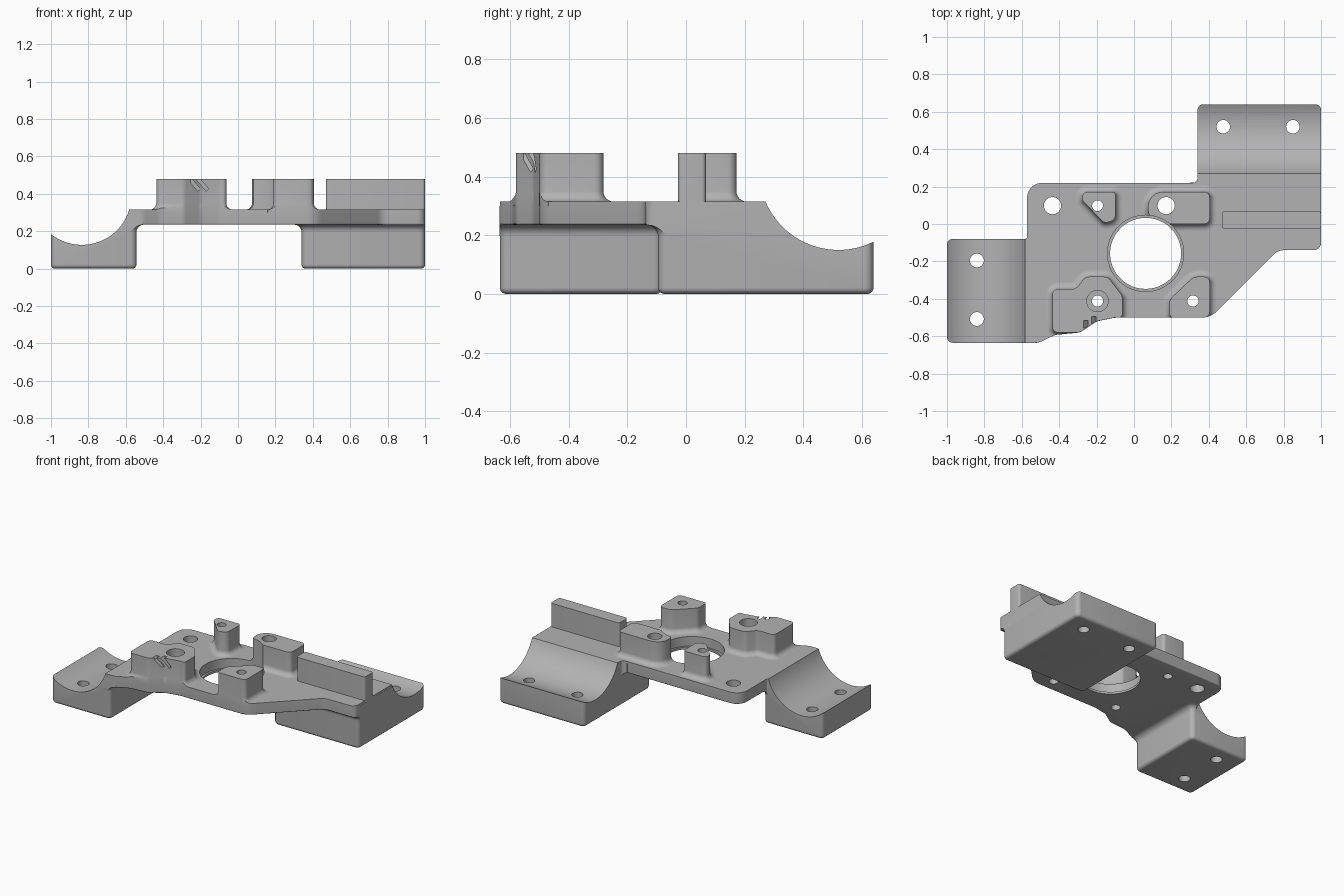
import bpy, bmesh, math
from mathutils import Vector, Matrix

cube = bpy.data.objects.get("Cube")
if cube:
    bpy.data.objects.remove(cube, do_unlink=True)

grey = bpy.data.materials.new("plain_grey")
grey.use_nodes = True
grey.diffuse_color = (0.45, 0.45, 0.45, 1)
grey.node_tree.nodes["Principled BSDF"].inputs["Base Color"].default_value = (0.45, 0.45, 0.45, 1)

TOP, UNDER, POST_TOP = 0.315, 0.235, 0.48


def rounded(corners, n=6):
    """Counter-clockwise outline from (x, y, radius) corners."""
    pts = [Vector(c[:2]) for c in corners]
    area = sum(pts[i - 1].cross(pts[i]) for i in range(len(pts)))
    if area < 0:
        corners = corners[::-1]
        pts.reverse()
    out = []
    for i, p in enumerate(pts):
        r = corners[i][2]
        u = (pts[i - 1] - p).normalized()
        v = (pts[(i + 1) % len(pts)] - p).normalized()
        turn = math.atan2((-u).cross(v), (-u).dot(v))
        t = r * math.tan(abs(turn) / 2)
        centre = p + (u + v).normalized() * math.hypot(r, t)
        arm = p + u * t - centre
        for k in range(n + 1):
            out.append(centre + Matrix.Rotation(turn * k / n, 2) @ arm)
    return out


def offset(outline, d):
    """Move an outline outwards by d."""
    out = []
    for i, p in enumerate(outline):
        e1 = (p - outline[i - 1]).normalized()
        e2 = (outline[(i + 1) % len(outline)] - p).normalized()
        a, b = Vector((e1.y, -e1.x)), Vector((e2.y, -e2.x))
        out.append(p + (a + b) * (d / (1 + a.dot(b))))
    return out


def make(name, bm):
    bmesh.ops.recalc_face_normals(bm, faces=bm.faces)
    mesh = bpy.data.meshes.new(name)
    bm.to_mesh(mesh)
    bm.free()
    mesh.materials.append(grey)
    ob = bpy.data.objects.new(name, mesh)
    bpy.context.collection.objects.link(ob)
    return ob


def loft(name, outline, rings):
    """Stack an outline at (offset, z) rings and cap the ends."""
    bm = bmesh.new()
    loops = [[bm.verts.new((p.x, p.y, z)) for p in offset(outline, d)] for d, z in rings]
    n = len(outline)
    for lo, hi in zip(loops, loops[1:]):
        for i in range(n):
            j = (i + 1) % n
            bm.faces.new((lo[i], lo[j], hi[j], hi[i]))
    bm.faces.new(loops[0][::-1])
    bm.faces.new(loops[-1])
    return make(name, bm)


def cylinder(name, r, length, matrix, segments=48):
    bm = bmesh.new()
    bmesh.ops.create_cone(bm, cap_ends=True, segments=segments, radius1=r, radius2=r,
                          depth=length, matrix=matrix)
    return make(name, bm)


def drill(x, y, r, bottom=-0.1):
    mid = (bottom + 0.6) / 2
    return cylinder("hole_cutter", r, 0.6 - bottom, Matrix.Translation((x, y, mid)))


def boolean(ob, cutter, operation):
    mod = ob.modifiers.new("cut", 'BOOLEAN')
    mod.operation, mod.object, mod.solver = operation, cutter, 'EXACT'
    bpy.context.view_layer.objects.active = ob
    bpy.ops.object.modifier_apply(modifier=mod.name)


def arc(n=6):
    return [(math.sin(k * math.pi / 2 / n), math.cos(k * math.pi / 2 / n)) for k in range(n + 1)]


def round_bottom(z, r):
    return [(-r * (1 - s), z + r * (1 - c)) for s, c in arc()]


# Plate outline, also used to trim the fillets at the edges
outline = rounded([
    (-1, -0.08, 0.025), (-0.572, -0.08, 0.01), (-0.572, 0.22, 0.08), (0.34, 0.22, 0.025),
    (0.34, 0.64, 0.03), (1, 0.64, 0.03), (1, -0.14, 0.04), (0.77, -0.14, 0.08),
    (0.41, -0.5, 0.12), (-0.1, -0.5, 0.15), (-0.2, -0.52, 0.1), (-0.29, -0.58, 0.06),
    (-0.42, -0.592, 0.1), (-0.51, -0.635, 0.08), (-1, -0.635, 0.025)])
trim = loft("trim_helper", outline, [(0.0006, -0.1), (0.0006, 0.6)])
plate = loft("base_plate", outline, round_bottom(UNDER, 0.008) + [(0, TOP)])
parts = [plate]

# Clamp blocks, rounded below and filleted into the plate
F = 0.04
block_rings = round_bottom(0, 0.022) + [(F * (1 - c), UNDER - F + F * s) for s, c in arc()] + [(F, 0.3)]
for name, (x0, x1, y0, y1) in {"right_clamp_block": (-1, -0.543, -0.635, -0.08),
                               "left_clamp_block": (0.34, 1, -0.095, 0.64)}.items():
    foot = rounded([(x0, y0, 0.03), (x1, y0, 0.03), (x1, y1, 0.03), (x0, y1, 0.03)])
    parts.append(loft(name, foot, block_rings))

# Mounting posts with a fillet around the foot
P = 0.035
post_rings = [(P, 0.3)] + [(P * (1 - s), TOP + P * (1 - c)) for s, c in arc()] + [(0, POST_TOP)]
posts = {
    "back_small_post": [(-0.275, 0.172, 0.025), (-0.098, 0.172, 0.02), (-0.098, 0.02, 0.04),
                        (-0.16, 0.005, 0.03), (-0.275, 0.125, 0.02)],
    "back_long_post": [(0.075, 0.172, 0.08), (0.405, 0.172, 0.03), (0.405, 0, 0.03),
                       (0.075, 0, 0.08)],
    "front_left_post": [(0.318, -0.282, 0.05), (0.405, -0.282, 0.03), (0.405, -0.5, 0.03),
                        (0.19, -0.5, 0.02), (0.19, -0.405, 0.04)],
    "front_right_post": [(-0.437, -0.348, 0.03), (-0.437, -0.58, 0.03), (-0.29, -0.58, 0.05),
                         (-0.2, -0.52, 0.06), (-0.1, -0.5, 0.08), (-0.062, -0.5, 0.02),
                         (-0.062, -0.385, 0.04), (-0.14, -0.282, 0.04), (-0.26, -0.282, 0.04),
                         (-0.31, -0.348, 0.05)],
}
for name, corners in posts.items():
    parts.append(loft(name, rounded(corners), post_rings))

for ob in parts[1:]:
    boolean(ob, trim, 'INTERSECT')

# Upright stop wall
wall = rounded([(0.47, -0.027, 0.015), (1, -0.027, 0.015), (1, 0.068, 0.015), (0.47, 0.068, 0.015)])
parts.append(loft("stop_wall", wall, [(0, 0.3), (0, POST_TOP)]))

# Round cradles across the clamp blocks
cutters = [
    cylinder("cradle_cutter", 0.265, 0.8,
             Matrix.Translation((-0.835, -0.36, 0.392)) @ Matrix.Rotation(math.pi / 2, 4, 'X'), 96),
    cylinder("cradle_cutter", 0.27, 0.8,
             Matrix.Translation((0.71, 0.52, 0.42)) @ Matrix.Rotation(math.pi / 2, 4, 'Y'), 96),
]

# Screw holes, central opening and its step, counterbore
for x, y, r in [(-0.84, -0.195, 0.037), (-0.84, -0.508, 0.037), (0.477, 0.52, 0.036),
                (0.85, 0.52, 0.036), (-0.436, 0.098, 0.046), (-0.195, 0.098, 0.029),
                (0.172, 0.098, 0.046), (0.315, -0.412, 0.03), (-0.195, -0.412, 0.03),
                (0.062, -0.157, 0.19)]:
    cutters.append(drill(x, y, r))
cutters.append(drill(0.062, -0.157, 0.204, 0.25))
cutters.append(drill(-0.195, -0.412, 0.057, 0.4))

# Two slanted notches in the front right post
for x, y in [(-0.25, -0.535), (-0.206, -0.515)]:
    bm = bmesh.new()
    bmesh.ops.create_cube(bm, size=1, matrix=Matrix.Translation((x, y, 0.47))
                          @ Matrix.Rotation(-0.7, 4, 'Y') @ Matrix.Diagonal((0.018, 0.04, 0.13, 1)))
    cutters.append(make("notch_cutter", bm))


def box(ob):
    lo = [min(v.co[i] for v in ob.data.vertices) for i in range(3)]
    hi = [max(v.co[i] for v in ob.data.vertices) for i in range(3)]
    return lo, hi


for ob in parts:
    for cutter in cutters:
        (a, b), (c, d) = box(ob), box(cutter)
        if all(a[i] < d[i] and c[i] < b[i] for i in range(3)):
            boolean(ob, cutter, 'DIFFERENCE')

for helper in cutters + [trim]:
    bpy.data.objects.remove(helper, do_unlink=True)

# Smooth curved faces, keep hard edges
bpy.ops.object.select_all(action='DESELECT')
for ob in parts:
    ob.select_set(True)
bpy.context.view_layer.objects.active = plate
bpy.ops.object.shade_smooth_by_angle(angle=math.radians(30))
